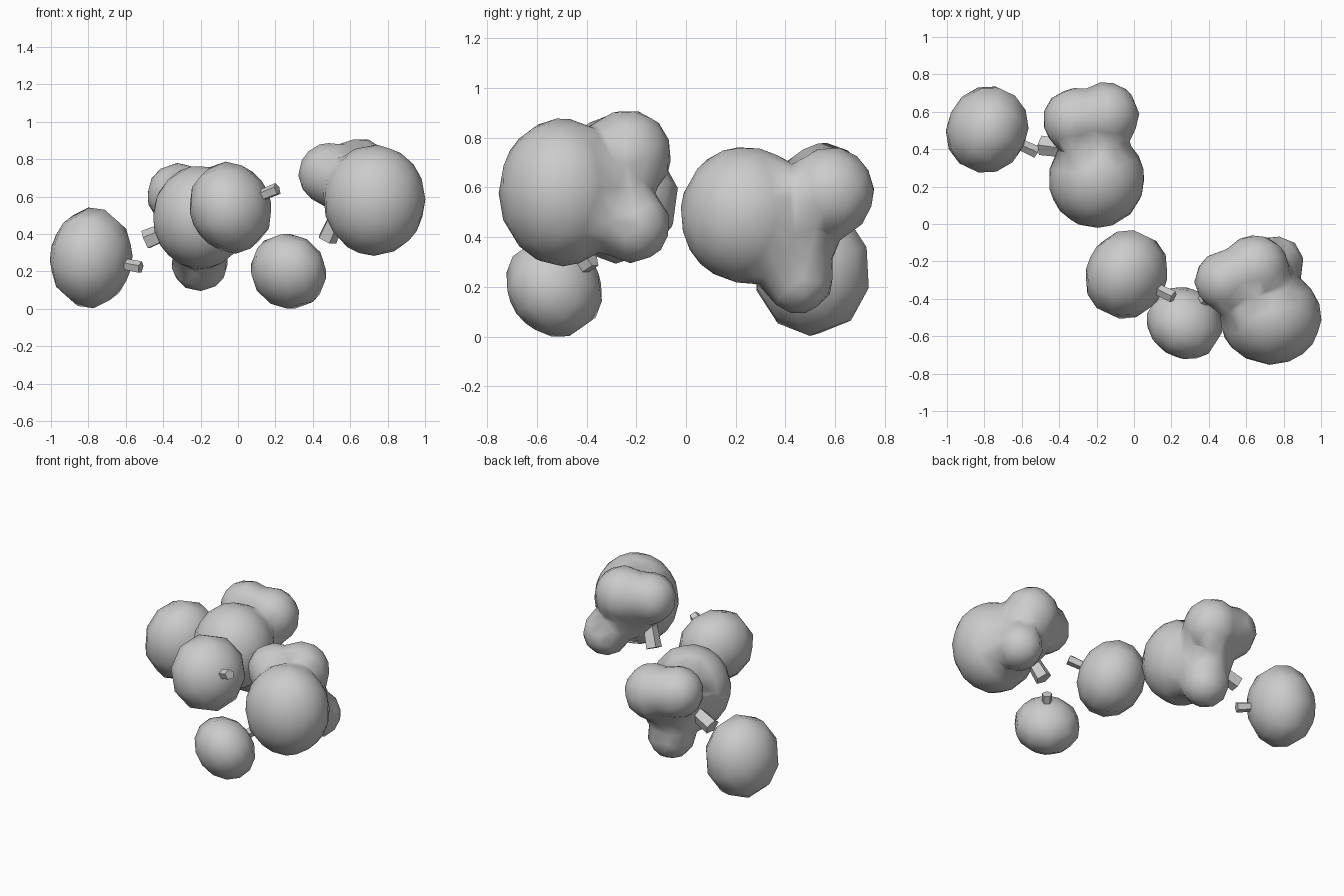
import bpy
import bmesh
from mathutils import Vector, Matrix

cube = bpy.data.objects.get("Cube")
if cube:
    bpy.data.objects.remove(cube)

grey = bpy.data.materials.new("plain grey")
grey.use_nodes = True
grey.diffuse_color = (0.6, 0.6, 0.6, 1)
grey.node_tree.nodes["Principled BSDF"].inputs["Base Color"].default_value = (0.6, 0.6, 0.6, 1)


def finish(name, bm, smooth=True):
    mesh = bpy.data.meshes.new(name)
    bm.to_mesh(mesh)
    bm.free()
    mesh.materials.append(grey)
    for p in mesh.polygons:
        p.use_smooth = smooth
    ob = bpy.data.objects.new(name, mesh)
    bpy.context.collection.objects.link(ob)
    return ob


def turn_to(axis):
    return Vector(axis).normalized().to_track_quat("Z", "Y").to_matrix().to_4x4()


def stem(name, start, tip, radius):
    start, tip = Vector(start), Vector(tip)
    bm = bmesh.new()
    bmesh.ops.create_cone(bm, cap_ends=True, segments=5, radius1=radius * 0.8,
                          radius2=radius, depth=(tip - start).length,
                          matrix=Matrix.Translation((start + tip) / 2) @ turn_to(tip - start))
    finish(name, bm, smooth=False)


def berry(name, centre, tip, axis, size):
    # Round body with its pole on the stem axis; size is side, height, depth
    bm = bmesh.new()
    bmesh.ops.create_uvsphere(bm, u_segments=10, v_segments=7, radius=1,
                              matrix=Matrix.Translation(centre) @ turn_to(axis)
                              @ Matrix.Diagonal((*size, 1)))
    finish(name + "_body", bm)
    stem(name + "_stem", centre, tip, 0.034)


def cluster(name, lobes, root, tip):
    # Overlapping lobes fused into one soft, coarse skin
    bm = bmesh.new()
    for centre, size in lobes:
        bmesh.ops.create_icosphere(bm, subdivisions=3, radius=1,
                                   matrix=Matrix.Translation(centre) @ Matrix.Diagonal((*size, 1)))
    ob = finish(name + "_body", bm)
    fuse = ob.modifiers.new("fuse", "REMESH")
    fuse.mode = "VOXEL"
    fuse.voxel_size = 0.025
    fuse.use_smooth_shade = True
    soft = ob.modifiers.new("soften", "SMOOTH")
    soft.factor = 0.5
    soft.iterations = 8
    coarse = ob.modifiers.new("coarsen", "DECIMATE")
    coarse.ratio = 0.06
    stem(name + "_stem", root, tip, 0.055)


# Single berries
berry("left_berry", (-0.785, 0.505, 0.272), (-0.52, 0.385, 0.22),
      (0.88, -0.42, -0.12), (0.245, 0.272, 0.215))
berry("middle_berry", (-0.04, -0.27, 0.54), (0.21, -0.39, 0.64),
      (0.85, -0.4, 0.3), (0.248, 0.25, 0.212))
berry("low_berry", (0.27, -0.53, 0.2), (0.4, -0.375, 0.31),
      (0.45, 0.7, 0.5), (0.212, 0.212, 0.18))

# Lobed clusters, main lobe first, hidden bridging lobe last
cluster("front_cluster", [
    ((0.73, -0.5, 0.58), (0.275, 0.255, 0.3)),
    ((0.49, -0.305, 0.72), (0.17, 0.165, 0.17)),
    ((0.65, -0.235, 0.73), (0.18, 0.18, 0.185)),
    ((0.76, -0.215, 0.45), (0.15, 0.155, 0.155)),
    ((0.67, -0.32, 0.6), (0.2, 0.19, 0.2)),
], (0.56, -0.38, 0.56), (0.475, -0.32, 0.37))
cluster("back_cluster", [
    ((-0.2, 0.24, 0.49), (0.26, 0.265, 0.28)),
    ((-0.32, 0.555, 0.61), (0.17, 0.175, 0.17)),
    ((-0.15, 0.58, 0.58), (0.18, 0.18, 0.185)),
    ((-0.205, 0.45, 0.245), (0.155, 0.15, 0.155)),
    ((-0.21, 0.45, 0.43), (0.18, 0.17, 0.2)),
], (-0.2, 0.38, 0.49), (-0.495, 0.42, 0.365))
